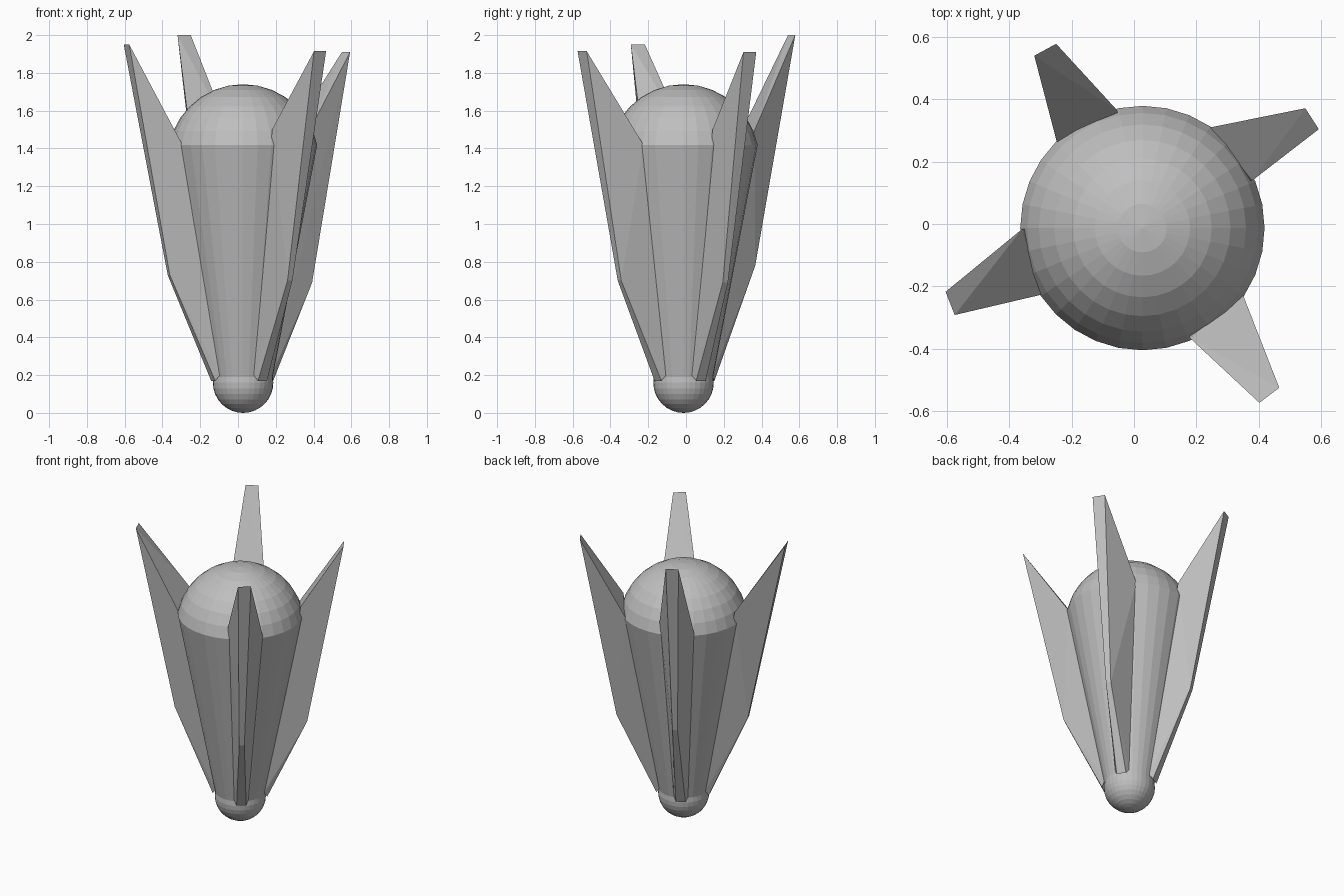
import bpy, bmesh
from math import sin, cos, pi, radians
from mathutils import Vector

cube = bpy.data.objects.get("Cube")
if cube:
    bpy.data.objects.remove(cube, do_unlink=True)

CENTRE = Vector((0.027, -0.013, 0))

grey = bpy.data.materials.new("plain grey")
grey.use_nodes = True
colour = (0.52, 0.52, 0.52, 1)
grey.diffuse_color = colour
grey.node_tree.nodes["Principled BSDF"].inputs["Base Color"].default_value = colour


def finish(bm, name):
    bmesh.ops.recalc_face_normals(bm, faces=bm.faces)
    mesh = bpy.data.meshes.new(name)
    bm.to_mesh(mesh)
    bm.free()
    mesh.materials.append(grey)
    obj = bpy.data.objects.new(name, mesh)
    obj.location = CENTRE
    bpy.context.collection.objects.link(obj)
    return obj


def arc(radius, height, first, last):
    """Half-circle profile points, counted in sixteenths from the top pole."""
    return [(radius * sin(i * pi / 16), height + radius * cos(i * pi / 16))
            for i in range(first, last + 1)]


# Body: large dome and small round nose joined by a tangent cone
def build_body(segments=32):
    profile = arc(0.40, 1.34, 0, 7) + arc(0.16, 0.16, 7, 16)
    bm = bmesh.new()
    verts = [bm.verts.new((r, 0, z)) for r, z in profile]
    edges = [bm.edges.new(pair) for pair in zip(verts, verts[1:])]
    bmesh.ops.spin(bm, geom=verts + edges, cent=(0, 0, 0), axis=(0, 0, 1),
                   angle=2 * pi, steps=segments, use_duplicate=False)
    bmesh.ops.remove_doubles(bm, verts=bm.verts, dist=0.0005)
    return finish(bm, "body")


# Fin: convex blade with a wide root, narrow outer edge and flared tip
def build_fin(name, root_angle, tip_angle, tip_radius, tip_height, knee_height):
    bm = bmesh.new()

    def pair(angle, radius, half_width, low_side_z, high_side_z):
        a = radians(angle)
        out, side = Vector((cos(a), sin(a), 0)), Vector((-sin(a), cos(a), 0))
        for s, z in ((-1, low_side_z), (1, high_side_z)):
            bm.verts.new(out * radius + side * half_width * s + Vector((0, 0, z)))

    pair(root_angle, 0.37, 0.11, 1.50, 1.42)                    # upper root
    pair(tip_angle, tip_radius, 0.04, tip_height, tip_height)   # tip
    pair(tip_angle - 1, 0.42, 0.016, knee_height, knee_height)  # knee
    pair(tip_angle, 0.17, 0.03, 0.17, 0.17)                     # lower outer edge
    pair(tip_angle, 0.15, 0.045, 0.20, 0.20)                    # lower root
    bmesh.ops.convex_hull(bm, input=bm.verts)
    return finish(bm, name)


build_body()
build_fin("back_right_fin", 118.6, 118.6, 0.652, 2.00, 0.78)
build_fin("back_left_fin", 40, 32.8, 0.648, 1.91, 0.69)
build_fin("front_right_fin", 197, 201.4, 0.663, 1.95, 0.73)
build_fin("front_left_fin", -50, -52.8, 0.674, 1.915, 0.70)
